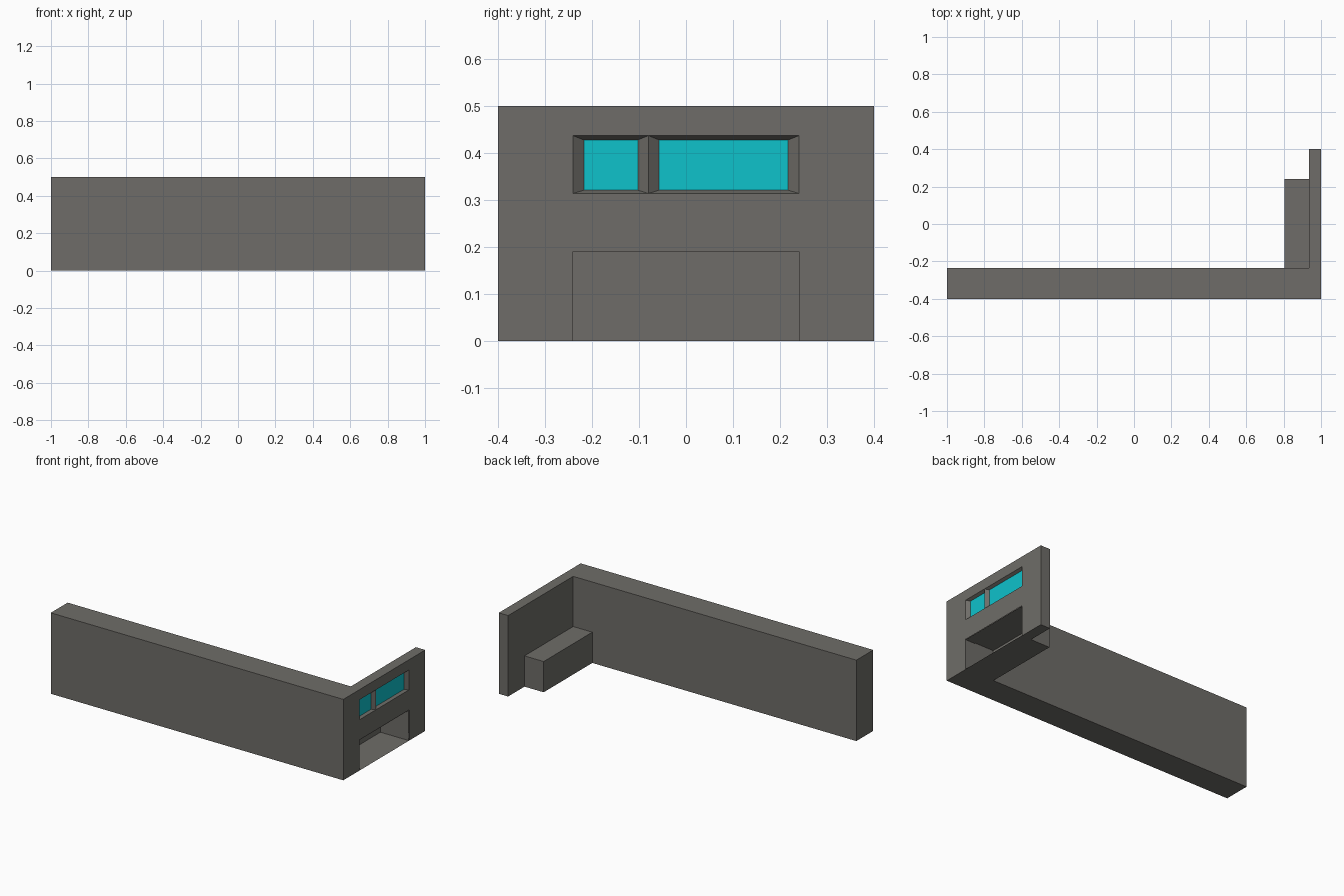
import bpy, bmesh
from mathutils import Vector

if "Cube" in bpy.data.objects:
    bpy.data.objects.remove(bpy.data.objects["Cube"])


def material(name, rgb):
    m = bpy.data.materials.new(name)
    m.diffuse_color = (*rgb, 1)
    m.use_nodes = True
    m.node_tree.nodes["Principled BSDF"].inputs["Base Color"].default_value = m.diffuse_color
    return m


grey = material("warm grey", (0.158, 0.152, 0.138))
cyan = material("cyan glass", (0.0045, 0.54, 0.60))

X0, X1 = 0.936, 1.0          # end wall inner and outer planes
XB = 0.805                   # back of the alcove
YI = -0.235                  # inner plane of the long wall
A0, A1, AZ = -0.24, 0.24, 0.19
H, T = 0.5, 0.002


def face(bm, pts, normal, mat=0):
    f = bm.faces.new([bm.verts.new(p) for p in pts])
    f.normal_update()
    if f.normal.dot(Vector(normal)) < 0:
        f.normal_flip()
    f.material_index = mat


def xface(bm, x, y0, y1, z0, z1, d, mat=0):
    face(bm, [(x, y0, z0), (x, y1, z0), (x, y1, z1), (x, y0, z1)], (d, 0, 0), mat)


def yface(bm, y, x0, x1, z0, z1, d):
    face(bm, [(x0, y, z0), (x1, y, z0), (x1, y, z1), (x0, y, z1)], (0, d, 0))


def zface(bm, z, x0, x1, y0, y1, d):
    face(bm, [(x0, y0, z), (x1, y0, z), (x1, y1, z), (x0, y1, z)], (0, 0, d))


def finish(bm, name):
    bmesh.ops.remove_doubles(bm, verts=bm.verts, dist=1e-5)
    me = bpy.data.meshes.new(name)
    bm.to_mesh(me)
    bm.free()
    me.materials.append(grey)
    me.materials.append(cyan)
    bpy.context.collection.objects.link(bpy.data.objects.new(name, me))


# L-shaped walls: top, bottom and plain sides
bm = bmesh.new()
ell = [(-1, -0.4), (X1, -0.4), (X1, 0.4), (X0, 0.4), (X0, YI), (-1, YI)]
base = ell[:4] + [(X0, A1), (XB, A1), (XB, YI), (-1, YI)]
face(bm, [(x, y, H) for x, y in ell], (0, 0, 1))
face(bm, [(x, y, 0) for x, y in base], (0, 0, -1))
yface(bm, -0.4, -1, X1, 0, H, -1)
yface(bm, YI, -1, X0, 0, H, 1)
yface(bm, 0.4, X0, X1, 0, H, 1)
xface(bm, -1, -0.4, YI, 0, H, -1)
# inner side of the end wall, open behind the alcove
xface(bm, X0, YI, 0.4, AZ, H, -1)
xface(bm, X0, A1, 0.4, 0, AZ, -1)

# outer side of the end wall: grid with an opening and two recessed windows
ys = [-0.4, A0, -0.08, A1, 0.4]
zs = [0, AZ, 0.314, 0.437, H]
BY, BZ0, BZ1, DEPTH = 0.0225, 0.007, 0.009, 0.018
for i in range(4):
    for j in range(4):
        y0, y1, z0, z1 = ys[i], ys[i + 1], zs[j], zs[j + 1]
        if i in (1, 2) and j == 0:
            continue
        if i in (1, 2) and j == 2:
            out = [(X1, y0, z0), (X1, y1, z0), (X1, y1, z1), (X1, y0, z1)]
            a, b, c, d = y0 + BY, y1 - BY, z0 + BZ0, z1 - BZ1
            xg = X1 - DEPTH
            inn = [(xg, a, c), (xg, b, c), (xg, b, d), (xg, a, d)]
            for k in range(4):
                n = (k + 1) % 4
                face(bm, [out[k], out[n], inn[n], inn[k]], (1, 0, 0))
            xface(bm, xg, a, b, c, d, 1, 1)
        else:
            xface(bm, X1, y0, y1, z0, z1, 1)
finish(bm, "corner_walls")

# alcove: thin shell, outside then inside
bm = bmesh.new()
xface(bm, XB, A0, A1, 0, AZ, -1)
yface(bm, A1, XB, X0, 0, AZ, 1)
zface(bm, AZ, XB, X0, A0, A1, 1)
xface(bm, XB + T, A0, A1, 0, AZ, 1)
yface(bm, A0, XB, X1, 0, AZ, 1)
yface(bm, A1 - T, XB, X1, 0, AZ, -1)
zface(bm, AZ - T, XB, X1, A0, A1, -1)
zface(bm, T, XB, X1, A0, A1, 1)
finish(bm, "alcove")
